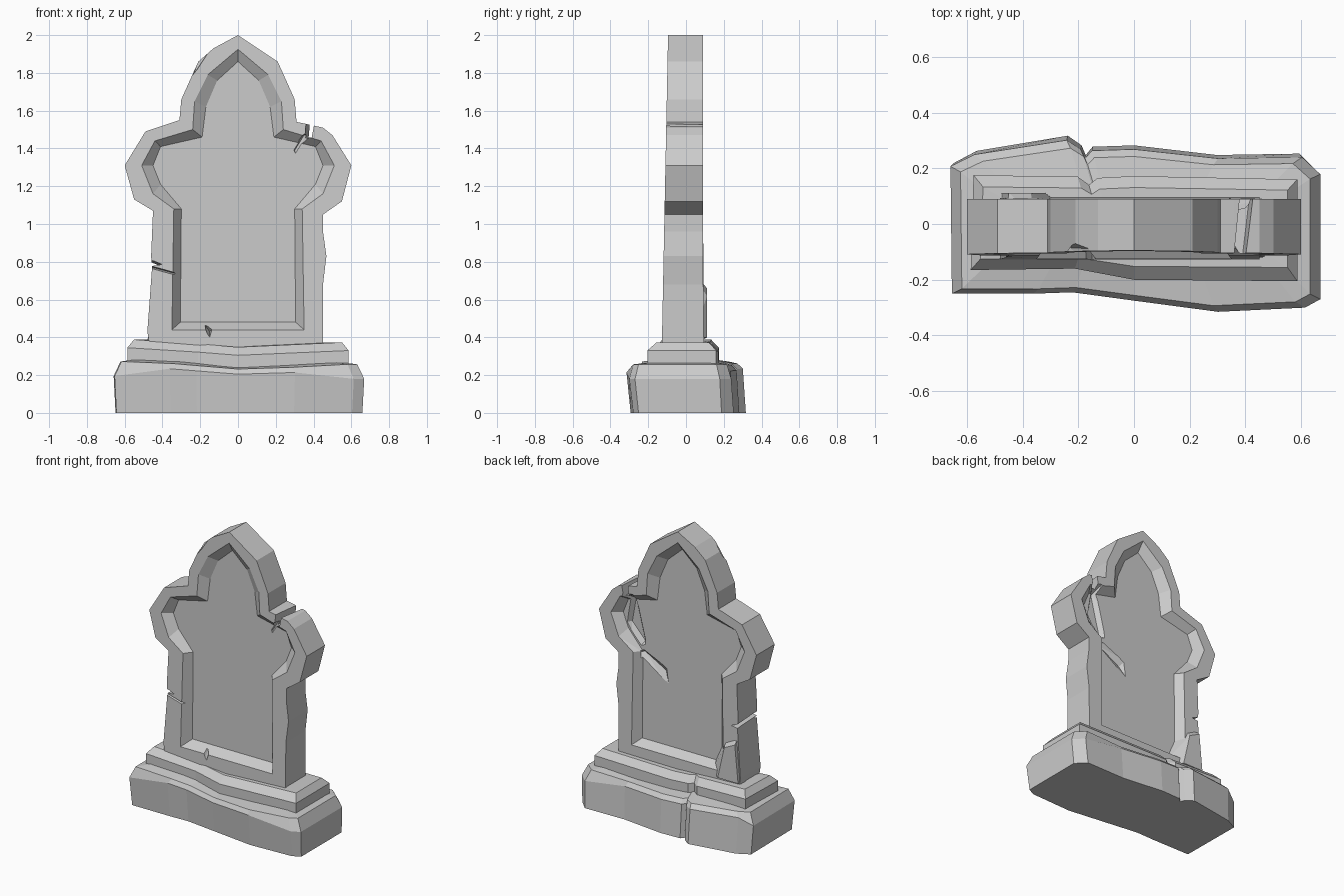
import bpy, bmesh

if "Cube" in bpy.data.objects:
    bpy.data.objects.remove(bpy.data.objects["Cube"])


def make_object(name, bm):
    bmesh.ops.recalc_face_normals(bm, faces=bm.faces[:])
    mesh = bpy.data.meshes.new(name)
    bm.to_mesh(mesh)
    bm.free()
    obj = bpy.data.objects.new(name, mesh)
    bpy.context.collection.objects.link(obj)
    return obj


def loft(name, rings):
    """Skin a stack of equal-length point rings and cap both ends."""
    bm = bmesh.new()
    vs = [[bm.verts.new(p) for p in ring] for ring in rings]
    n = len(vs[0])
    for a, b in zip(vs, vs[1:]):
        for i in range(n):
            j = (i + 1) % n
            bm.faces.new((a[i], a[j], b[j], b[i]))
    bm.faces.new(vs[0])
    bm.faces.new(vs[-1])
    return make_object(name, bm)


def hull(name, pts):
    bm = bmesh.new()
    for p in pts:
        bm.verts.new(p)
    bmesh.ops.convex_hull(bm, input=bm.verts[:])
    return make_object(name, bm)


def wedge(name, a, ya, b, yb):
    """Convex chip between two xz outlines at two depths."""
    return hull(name, [(x, ya, z) for x, z in a] + [(x, yb, z) for x, z in b])


def mirrored(half):
    return half + [(-x, z) for x, z in reversed(half) if x > 0]


def front_y(z):
    return -0.095 - 0.02 * (2 - z)


def back_y(z):
    return 0.09 + 0.01 * max(0, 0.8 - z)


def sag(x, y):
    """Worn dip across the middle of the plinth."""
    t = min(1, abs(x) / 0.5)
    return -(0.04 if y < 0 else 0.02) * (1 - t) - (0.015 if x > 0.1 else 0)


# Base block, with the split in its back edge
plan = [(-.65, -.25), (-.36, -.25), (-.22, -.245), (0, -.275), (.3, -.315),
        (.61, -.30), (.665, -.27), (.665, .19), (.60, .255), (.3, .25),
        (0, .285), (-.15, .28), (-.175, .25), (-.19, .285), (-.24, .32),
        (-.57, .265), (-.655, .22)]


def base_ring(sx, sy_front, sy_back, z, corner=0):
    ring = []
    for x, y in plan:
        drop = corner if abs(x) > 0.59 else 0
        ring.append((x * sx, y * (sy_front if y < 0 else sy_back),
                     z + (sag(x, y) if z > 0 else 0) - drop))
    return ring


loft("base_block", [base_ring(.99, .93, .99, 0),
                    base_ring(1.005, 1, .94, .245, .05),
                    base_ring(.95, .93, .85, .272),
                    base_ring(.8, .55, .5, .285)])

# Chamfered step on the base
step = [(-.58, -.165), (-.21, -.16), (0, -.2), (.58, -.205), (.58, .16),
        (0, .172), (-.13, .165), (-.16, .14), (-.2, .17), (-.57, .175)]


def step_ring(sx, sy, z):
    return [(x * sx, y * sy, z + sag(x, y)) for x, y in step]


loft("plinth_step", [step_ring(1.01, 1, .24), step_ring(1.01, 1, .345),
                     step_ring(.95, .76, .388), step_ring(.7, .3, .388)])

# Headstone slab with lobed shoulders and worn sides
outline = [(0, 2), (.21, 1.86), (.30, 1.66), (.31, 1.54), (.36, 1.53),
           (.45, 1.51), (.50, 1.47), (.60, 1.31), (.55, 1.12), (.45, 1.05),
           (.45, .96), (.468, .83), (.45, .68), (.45, .31),
           (-.46, .31), (-.48, .43), (-.455, .77), (-.46, .83), (-.45, 1.07),
           (-.55, 1.13), (-.60, 1.31), (-.49, 1.49), (-.31, 1.55),
           (-.30, 1.66), (-.21, 1.86), (-.13, 1.93)]
slab = loft("headstone", [[(x, front_y(z), z) for x, z in outline],
                          [(x, back_y(z), z) for x, z in outline]])

# Bevelled recess on both faces
frame = mirrored([(0, 1.925), (.16, 1.79), (.23, 1.65), (.24, 1.5),
                  (.44, 1.44), (.51, 1.31), (.45, 1.16), (.34, 1.08), (.35, .44)])
panel = mirrored([(0, 1.86), (.11, 1.76), (.17, 1.62), (.19, 1.46),
                  (.41, 1.41), (.45, 1.31), (.41, 1.21), (.30, 1.08), (.305, .48)])
cutters = []
for side, surf, outer, floor in (("front", front_y, -.3, -.06),
                                 ("back", back_y, .3, .04)):
    cutters.append(loft("recess_" + side, [
        [(x, outer, z) for x, z in frame],
        [(x, surf(z), z) for x, z in frame],
        [(x, floor, z) for x, z in panel]]))

# Chips and cracks
cutters += [
    wedge("side_notch", [(-.6, .84), (-.6, .76), (-.40, .79)], -.2,
          [(-.6, .85), (-.6, .74), (-.41, .77)], .2),
    wedge("side_crack", [(-.5, .80), (-.5, .76), (-.29, .70), (-.29, .74)], -.2,
          [(-.45, .77), (-.34, .74)], -.085),
    wedge("shoulder_crack", [(.36, 1.6), (.41, 1.6), (.35, 1.46), (.385, 1.46)], -.15,
          [(.39, 1.6), (.45, 1.6), (.38, 1.44), (.42, 1.44)], .15),
    wedge("frame_gap_front", [(.35, 1.48), (.41, 1.48), (.27, 1.40), (.33, 1.28)], -.15,
          [(.35, 1.47), (.30, 1.39)], -.045),
    wedge("frame_gap_back", [(.33, 1.5), (.44, 1.48), (.47, 1.25), (.35, 1.05),
                             (.22, 1.10), (.23, 1.25)], .12,
          [(.37, 1.42), (.40, 1.25), (.30, 1.14)], .012),
    wedge("panel_crack_back", [(.35, 1.06), (.29, 1.10), (.09, .88), (.11, 1.02)], .05,
          [(.30, 1.07), (.14, .98)], .015),
    wedge("sill_crack", [(-.21, .49), (-.12, .46), (-.15, .36)], -.2,
          [(-.17, .46), (-.15, .43)], -.075),
    hull("top_chip", [(-.30, -.2, 1.72), (-.10, -.2, 1.97), (-.30, -.2, 1.95),
                      (-.21, -.06, 1.88), (-.23, -.085, 1.80), (-.13, -.09, 1.95)]),
]
bpy.context.view_layer.objects.active = slab
for c in cutters:
    mod = slab.modifiers.new(c.name, 'BOOLEAN')
    mod.operation = 'DIFFERENCE'
    mod.solver = 'EXACT'
    mod.object = c
    bpy.ops.object.modifier_apply(modifier=mod.name)
    bpy.data.objects.remove(c)

# Swollen foot of the frame at the back
wedge("broken_foot", [(-.48, .36), (-.22, .40), (-.31, .56), (-.36, .72), (-.455, .74)], .035,
      [(-.475, .40), (-.32, .40), (-.37, .62), (-.45, .66)], .112)
